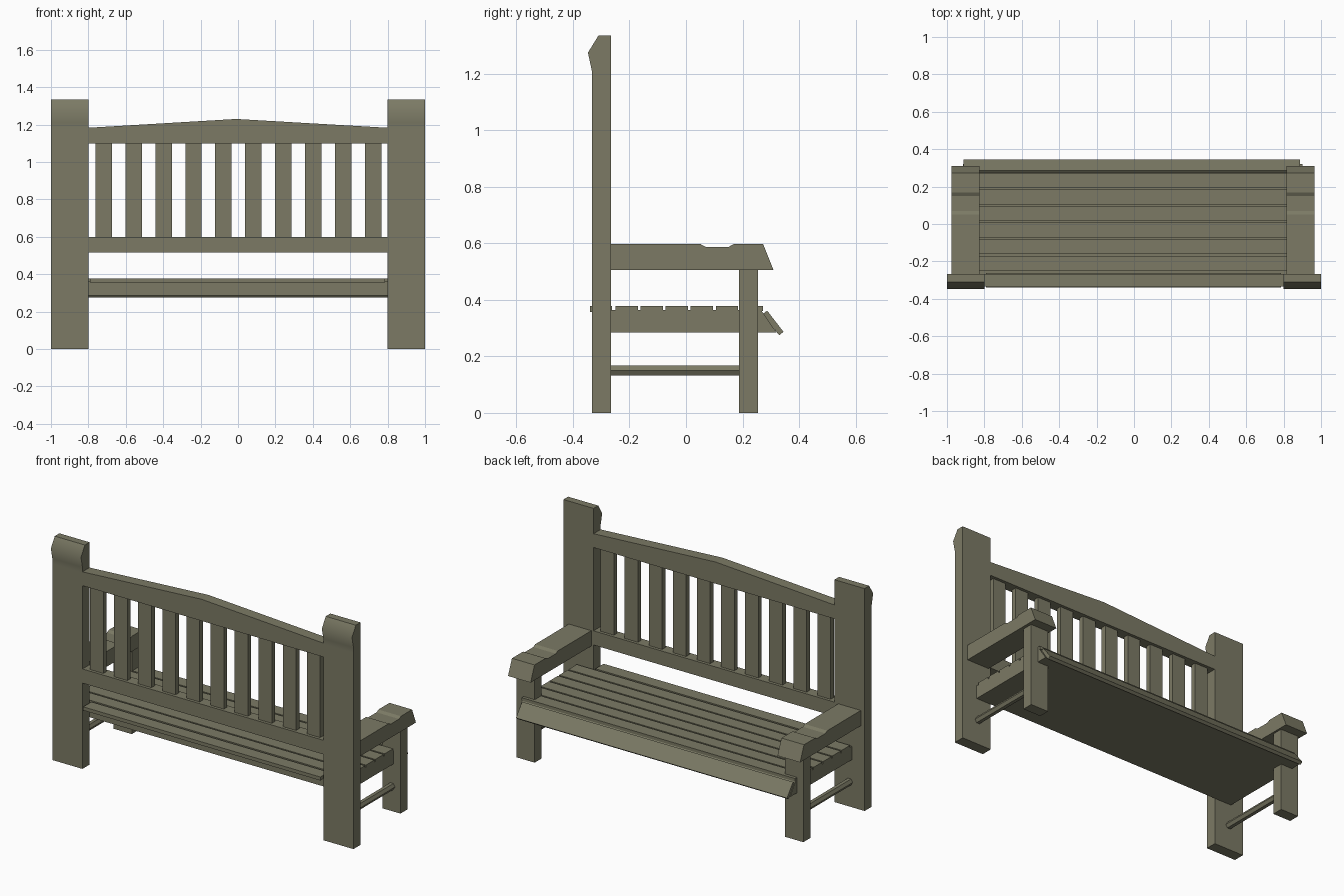
import bpy
import math

old = bpy.data.objects.get("Cube")
if old:
    bpy.data.objects.remove(old, do_unlink=True)

# Single weathered wood colour
wood = bpy.data.materials.new("weathered_olive_wood")
wood.use_nodes = True
colour = (0.2, 0.195, 0.13, 1)
wood.diffuse_color = colour
wood.node_tree.nodes["Principled BSDF"].inputs["Base Color"].default_value = colour


def extrude(name, profile, start, end, axis="x"):
    """Prism: a (y, z) profile swept along x, or an (x, z) profile swept along y."""
    def point(t, p):
        return (t, p[0], p[1]) if axis == "x" else (p[0], t, p[1])
    n = len(profile)
    verts = [point(t, p) for t in (start, end) for p in profile]
    faces = [tuple(range(n))[::-1], tuple(range(n, 2 * n))]
    faces += [(i, (i + 1) % n, n + (i + 1) % n, n + i) for i in range(n)]
    if axis == "y":
        faces = [f[::-1] for f in faces]
    mesh = bpy.data.meshes.new(name)
    mesh.from_pydata(verts, [], faces)
    mesh.materials.append(wood)
    obj = bpy.data.objects.new(name, mesh)
    bpy.context.collection.objects.link(obj)
    return obj


def box(name, x, y, z):
    return extrude(name, [(y[0], z[0]), (y[1], z[0]), (y[1], z[1]), (y[0], z[1])], *x)


def smooth(obj, degrees):
    bpy.ops.object.select_all(action="DESELECT")
    obj.select_set(True)
    bpy.context.view_layer.objects.active = obj
    bpy.ops.object.shade_smooth_by_angle(angle=math.radians(degrees))


BACK, INNER = -0.333, -0.266   # faces of the backrest
SHIFT = -0.005                 # seat and arms sit slightly off centre

post_profile = [(BACK, 0), (INNER, 0), (INNER, 1.335), (-0.31, 1.335),
                (-0.347, 1.275), (BACK, 1.21), (BACK, 1.18)]
arm_profile = [(INNER, 0.505), (0.31, 0.505), (0.273, 0.597), (0.168, 0.597),
               (0.15, 0.587), (0.07, 0.587), (0.052, 0.597), (INNER, 0.597)]
stretcher_profile = [(0.895 + 0.021 * math.cos(k * math.pi / 3),
                      0.15 + 0.021 * math.sin(k * math.pi / 3)) for k in range(6)]

# Posts, arms, front legs and stretchers on both sides
for label, s in (("left", 1), ("right", -1)):
    def span(a, b, off=SHIFT):
        return sorted((s * a + off, s * b + off))
    smooth(extrude(label + "_back_post", post_profile, *span(0.8, 1, 0)), 50)
    extrude(label + "_armrest", arm_profile, *span(0.82, 0.97))
    box(label + "_front_leg", span(0.832, 0.952), (0.188, 0.254), (0, 0.51))
    rod = extrude(label + "_stretcher",
                  [(x * s + SHIFT, z) for x, z in stretcher_profile][::s],
                  INNER, 0.188, "y")

# Backrest rails and slats
box("lower_back_rail", (-0.8, 0.8), (BACK, INNER), (0.515, 0.6))
extrude("crowned_top_rail", [(-0.8, 1.1), (0.8, 1.1), (0.8, 1.183),
                             (-0.01, 1.23), (-0.8, 1.183)], BACK, INNER, "y")
for i in range(10):
    x = -0.718 + 0.16 * i
    box(f"back_slat_{i + 1}", (x - 0.044, x + 0.044), (-0.315, -0.284), (0.59, 1.11))

# Seat base with sloped front, plank slats and tilted front board
seat = (-0.91 + SHIFT, 0.905 + SHIFT)
extrude("seat_base", [(INNER, 0.285), (0.32, 0.285), (0.265, 0.365), (INNER, 0.365)], *seat)
box("rear_seat_slat", (-0.79, 0.785), (-0.34, -0.262), (0.357, 0.378))
for i in range(6):
    y = -0.249 + 0.0886 * i
    box(f"seat_slat_{i + 1}", seat, (y, y + 0.079), (0.36, 0.378))
extrude("front_seat_board", [(0.27, 0.348), (0.33, 0.275), (0.345, 0.287), (0.287, 0.362)],
        -0.912, 0.888)
